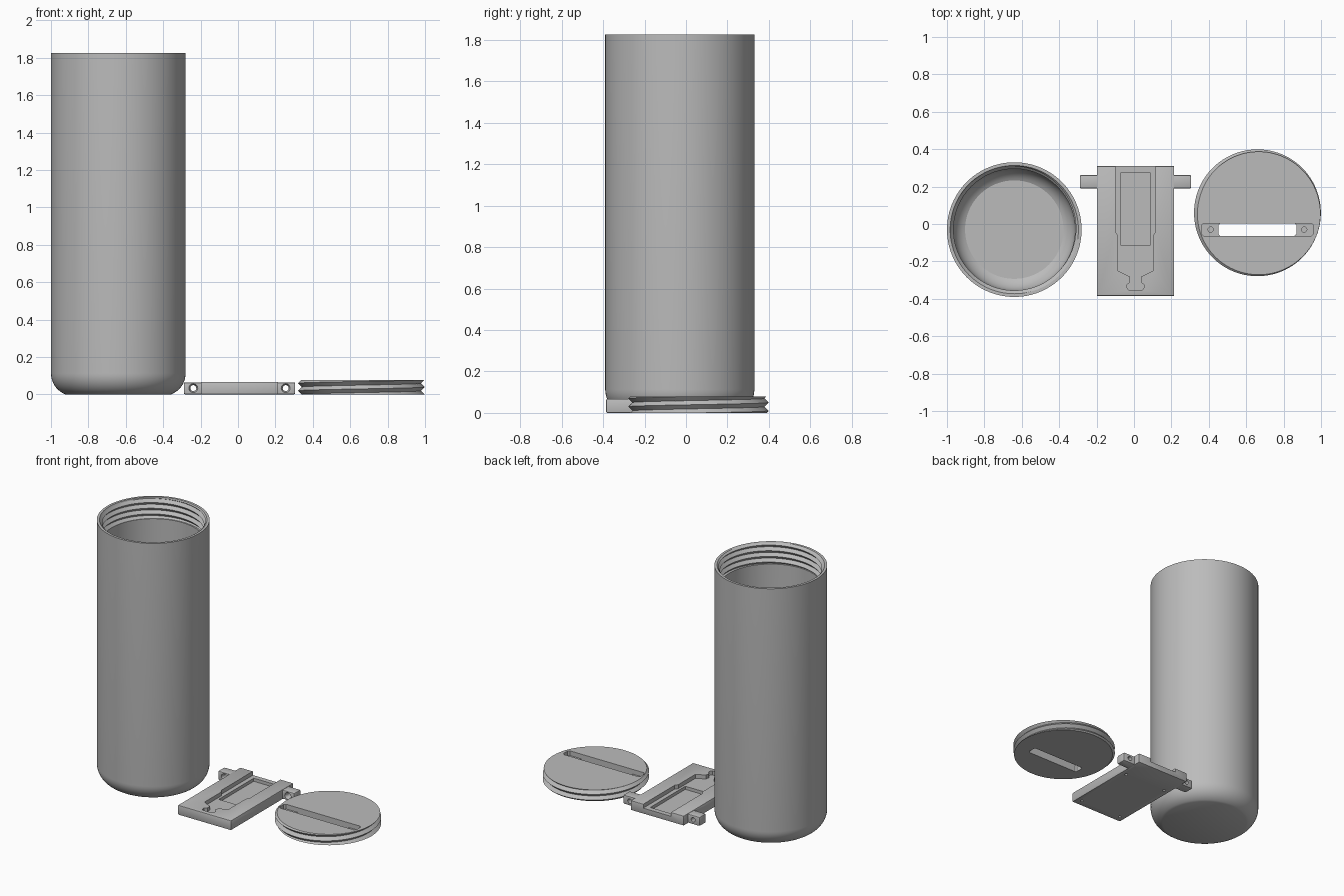
import bpy, bmesh, math

if "Cube" in bpy.data.objects:
    bpy.data.objects.remove(bpy.data.objects["Cube"])

grey = bpy.data.materials.new("plain_grey")
grey.use_nodes = True
colour = (0.5, 0.5, 0.5, 1)
grey.diffuse_color = colour
grey.node_tree.nodes["Principled BSDF"].inputs["Base Color"].default_value = colour

PITCH = 0.04


def finish(name, bm):
    """Turn a bmesh into a linked object with the shared material."""
    bmesh.ops.remove_doubles(bm, verts=bm.verts, dist=1e-5)
    bmesh.ops.recalc_face_normals(bm, faces=bm.faces)
    mesh = bpy.data.meshes.new(name)
    bm.to_mesh(mesh)
    bm.free()
    mesh.materials.append(grey)
    obj = bpy.data.objects.new(name, mesh)
    bpy.context.collection.objects.link(obj)
    return obj


def lathe(name, cx, cy, profile, steps=96):
    """Revolve a profile that may change with the angle."""
    bm = bmesh.new()
    columns = []
    for i in range(steps + 1):
        turn = i / steps
        a = turn * math.tau
        columns.append([bm.verts.new((cx + r * math.cos(a), cy + r * math.sin(a), z))
                        for r, z in profile(turn)])
    for left, right in zip(columns, columns[1:]):
        for j in range(len(left) - 1):
            bm.faces.new((left[j], right[j], right[j + 1], left[j + 1]))
    return finish(name, bm)


def thread(turn, low, high, z0, z1):
    """Crest and root points of a helical screw thread, going up."""
    points = []
    for k in range(-4, 2 * int((z1 - z0) / PITCH) + 5):
        z = min(max(z0 + (k / 2 + turn) * PITCH, z0), z1)
        f = ((z - z0) / PITCH - turn) % 1
        points.append((low + (high - low) * abs(2 * f - 1), z))
    return points


def prism(name, outline, z0, z1, bevel=0):
    bm = bmesh.new()
    face = bm.faces.new([bm.verts.new((x, y, z0)) for x, y in outline])
    new = bmesh.ops.extrude_face_region(bm, geom=[face])["geom"]
    bmesh.ops.translate(bm, vec=(0, 0, z1 - z0),
                        verts=[v for v in new if isinstance(v, bmesh.types.BMVert)])
    if bevel:
        bmesh.ops.bevel(bm, geom=bm.edges[:], offset=bevel, segments=2,
                        profile=0.5, affect='EDGES')
    return finish(name, bm)


def block(name, x0, x1, y0, y1, z0, z1, bevel=0):
    return prism(name, [(x0, y0), (x1, y0), (x1, y1), (x0, y1)], z0, z1, bevel)


def slot(name, cx, cy, half, wide, corner, z0, z1):
    """Long slot with clipped corners."""
    a, b = half - corner, wide - corner
    pts = [(-a, -wide), (a, -wide), (half, -b), (half, b),
           (a, wide), (-a, wide), (-half, b), (-half, -b)]
    return prism(name, [(cx + x, cy + y) for x, y in pts], z0, z1)


def drill(loc, r1, r2, depth, along_y=False):
    bpy.ops.mesh.primitive_cone_add(vertices=24, radius1=r1, radius2=r2, depth=depth, location=loc,
                                    rotation=(-math.pi / 2 if along_y else 0, 0, 0))
    return bpy.context.object


def combine(obj, other, operation='DIFFERENCE'):
    mod = obj.modifiers.new("combine", 'BOOLEAN')
    mod.operation = operation
    mod.solver = 'EXACT'
    mod.object = other
    bpy.context.view_layer.objects.active = obj
    bpy.ops.object.modifier_apply(modifier=mod.name)
    bpy.data.objects.remove(other)


# Canister: rounded base, open threaded mouth, hollow inside
def arc(radius, centre_r, centre_z, sweep, steps=10):
    return [(centre_r + radius * math.cos(t), centre_z - radius * math.sin(t))
            for t in (sweep * (1 - i / steps) for i in range(steps + 1))]


def canister_profile(turn):
    outer = arc(0.12, 0.24, 0.113, math.radians(70))
    inner = arc(0.11, 0.215, 0.14, math.radians(64))
    screw = thread(turn, 0.325, 0.343, 1.68, 1.815)
    rim = [(0.36, 1.825), (0.343, 1.825)]
    return ([(0, 0), (outer[0][0], 0)] + outer[1:] + rim + screw[::-1]
            + [(0.325, 1.68)] + inner[::-1] + [(0, inner[0][1])])


canister = lathe("canister", -0.64, -0.03, canister_profile)

# Screw lid with a slotted handle recess
LID_X, LID_Y, LID_H, SLOT_Y = 0.66, 0.06, 0.078, -0.03
lid = lathe("screw_lid", LID_X, LID_Y, lambda turn:
            [(0, 0)] + thread(turn, 0.319, 0.339, 0, LID_H) + [(0, LID_H)])
combine(lid, slot("recess_cut", LID_X, SLOT_Y, 0.3, 0.034, 0.012, 0.045, 0.2))
combine(lid, slot("slot_cut", LID_X, SLOT_Y, 0.208, 0.034, 0.01, -0.1, 0.1))
for side in (-1, 1):
    combine(lid, drill((LID_X + side * 0.25, SLOT_Y, 0.045), 0.014, 0.014, 0.05))

# Mounting plate with two side lugs
MID = 0.008
plate = block("mounting_plate", MID - 0.207, MID + 0.207, -0.385, 0.31, 0, 0.068, 0.005)
combine(plate, block("lugs", MID - 0.298, MID + 0.298, 0.19, 0.262, 0.001, 0.065, 0.008), 'UNION')

# Stepped recess in the plate, open at the back, with a keyhole end
half_outline = [(0.108, 0.4), (0.108, -0.04), (0.094, -0.06), (0.094, -0.25), (0.032, -0.28),
                (0.028, -0.31), (0.045, -0.325), (0.045, -0.34), (0.035, -0.355)]
outline = [(MID + x, y) for x, y in half_outline] + [(MID - x, y) for x, y in half_outline[::-1]]
combine(plate, prism("recess_cut", outline, 0.04, 0.2))
combine(plate, block("pocket_cut", MID - 0.078, MID + 0.078, -0.115, 0.275, 0.018, 0.2))

# Countersunk lug holes and small blind holes underneath
for side in (-1, 1):
    x = MID + side * 0.247
    combine(plate, drill((x, 0.22, 0.034), 0.016, 0.016, 0.3, True))
    combine(plate, drill((x, 0.195, 0.034), 0.028, 0.016, 0.03, True))
    for y in (-0.335, 0.125):
        combine(plate, drill((MID + side * 0.165, y, 0), 0.01, 0.01, 0.03))

for obj in (canister, lid, plate):
    bpy.ops.object.select_all(action='DESELECT')
    obj.select_set(True)
    bpy.context.view_layer.objects.active = obj
    bpy.ops.object.shade_smooth_by_angle(angle=math.radians(25))
